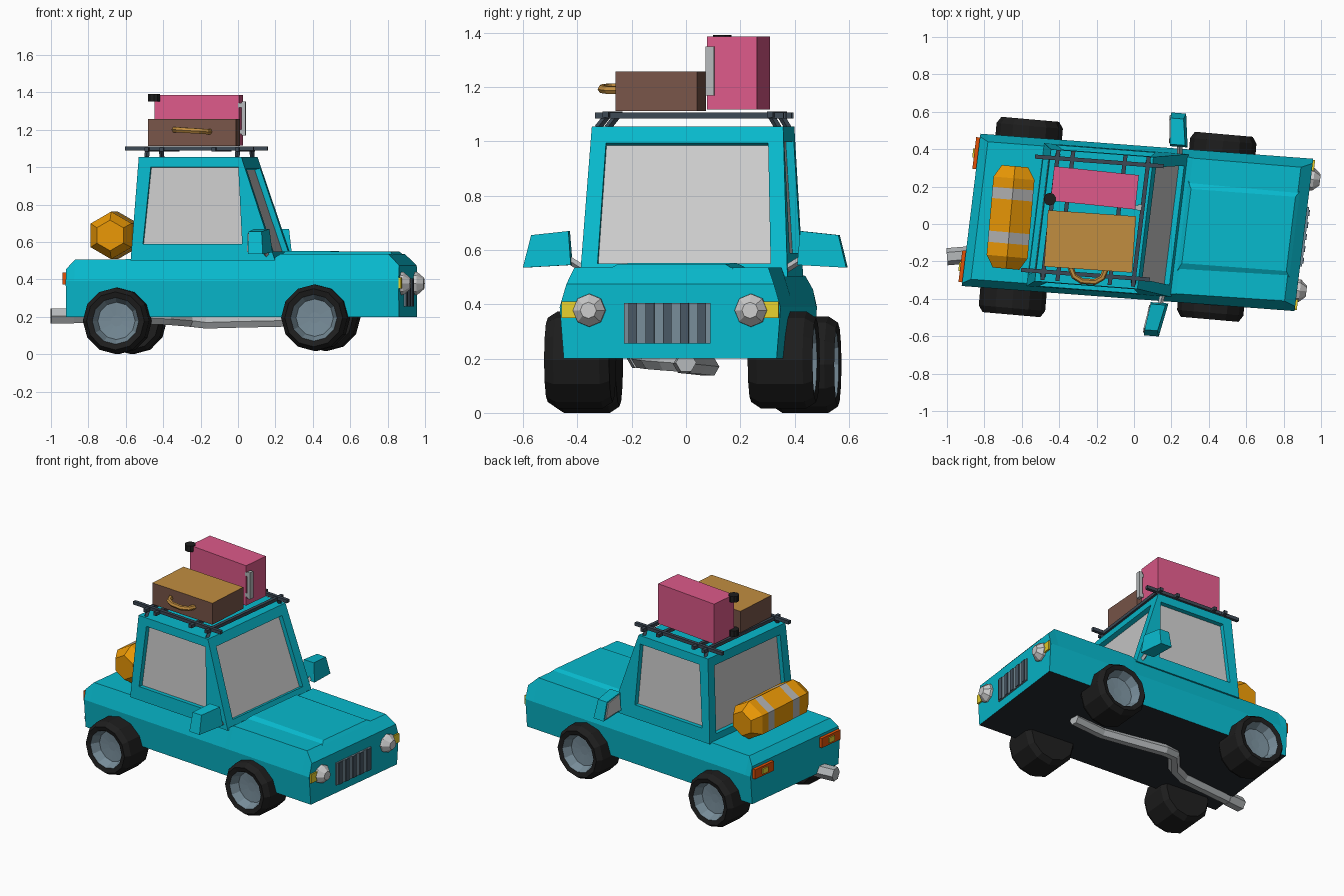
import bpy, bmesh, math
from mathutils import Matrix, Vector

if "Cube" in bpy.data.objects:
    bpy.data.objects.remove(bpy.data.objects["Cube"])

# the car sits slightly turned and skewed on the ground
CAR = Matrix(((.997, .122, 0, 0), (-.075, .993, 0, 0), (0, 0, 1, 0), (0, 0, 0, 1)))
WORLD = Matrix.Identity(4)
MATS = {}


def mat(hexa):
    if hexa not in MATS:
        m = bpy.data.materials.new("paint_" + hexa)
        rgb = [(int(hexa[i:i + 2], 16) / 255) ** 2.2 for i in (0, 2, 4)]
        m.diffuse_color = (*rgb, 1)
        m.use_nodes = True
        m.node_tree.nodes["Principled BSDF"].inputs["Base Color"].default_value = m.diffuse_color
        MATS[hexa] = m
    return MATS[hexa]


TEAL, DARK, TYRE, RIM = "10B8CC", "2A2E33", "232323", "768B97"
GLASS, STEEL, ORANGE, YELLOW = "BEBEBE", "B4B8BA", "E2520F", "E8D030"
TAN, BROWN, PINK, RACK = "C08C42", "78564A", "DC5A88", "3F4A55"


def mesh(name, verts, faces, colors, M=WORLD, idx=None):
    me = bpy.data.meshes.new(name)
    me.from_pydata([M @ Vector(v) for v in verts], [], faces)
    for c in colors:
        me.materials.append(mat(c))
    if idx:
        me.polygons.foreach_set("material_index", idx)
    bm = bmesh.new()
    bm.from_mesh(me)
    bmesh.ops.remove_doubles(bm, verts=bm.verts, dist=1e-5)
    bmesh.ops.recalc_face_normals(bm, faces=bm.faces)
    bm.to_mesh(me)
    bm.free()
    ob = bpy.data.objects.new(name, me)
    bpy.context.collection.objects.link(ob)
    return ob


def hexa(name, bottom, top, colors, M=WORLD, idx=None):
    # six-sided block from two quads
    f = [(0, 1, 2, 3), (4, 5, 6, 7)] + [(i, (i + 1) % 4, 4 + (i + 1) % 4, 4 + i) for i in range(4)]
    return mesh(name, list(bottom) + list(top), f, colors, M, idx)


def box(name, c, s, colors, M=WORLD, yaw=0, idx=None):
    T = M @ Matrix.Translation(c) @ Matrix.Rotation(math.radians(yaw), 4, 'Z')
    q = [(-1, -1), (1, -1), (1, 1), (-1, 1)]
    r = [[(x * s[0] / 2, y * s[1] / 2, z * s[2] / 2) for x, y in q] for z in (-1, 1)]
    return hexa(name, r[0], r[1], colors, T, idx)


def lathe(name, profile, n, colors, M, seg_idx=None):
    # profile of (radius, distance along y), spun about the y axis
    v, f, idx = [], [], []
    for r, t in profile:
        for k in range(n):
            a = 2 * math.pi * k / n
            v.append((r * math.sin(a), t, r * math.cos(a)))
    for i in range(len(profile) - 1):
        for k in range(n):
            j = (k + 1) % n
            f.append((i * n + k, i * n + j, (i + 1) * n + j, (i + 1) * n + k))
            idx.append(seg_idx[i] if seg_idx else 0)
    v += [(0, profile[0][1], 0), (0, profile[-1][1], 0)]
    last = (len(profile) - 1) * n
    for k in range(n):
        j = (k + 1) % n
        f += [(len(v) - 2, k, j), (len(v) - 1, last + k, last + j)]
        idx += [seg_idx[0] if seg_idx else 0, seg_idx[-1] if seg_idx else 0]
    return mesh(name, v, f, colors, M, idx)


def tube(name, pts, r, color, M=WORLD, res=1):
    cu = bpy.data.curves.new(name, 'CURVE')
    cu.dimensions, cu.bevel_depth, cu.bevel_resolution, cu.use_fill_caps = '3D', r, res, True
    sp = cu.splines.new('POLY')
    sp.points.add(len(pts) - 1)
    for p, q in zip(sp.points, pts):
        p.co = (*(M @ Vector(q)), 1)
    sp.use_smooth = False
    cu.materials.append(mat(color))
    ob = bpy.data.objects.new(name, cu)
    bpy.context.collection.objects.link(ob)


# lower body: cross-sections lofted from tail to nose
stations = [(-.875, .455, .395), (-.83, .505, .37), (.24, .515, .37), (.27, .535, .365), (.85, .535, .36), (.91, .475, .385)]
verts, faces, idx = [], [], []
for x, top, w in stations:
    verts += [(x, .01 + y, z) for y, z in ((-.395, .2), (-.41, .39), (-w, top), (w, top), (.41, .39), (.395, .2))]
for i in range(len(stations) - 1):
    for k in range(6):
        j = (k + 1) % 6
        faces.append((i * 6 + k, i * 6 + j, i * 6 + 6 + j, i * 6 + 6 + k))
        idx.append(1 if k == 5 else 0)
faces += [tuple(range(6)), tuple(range(30, 36))]
mesh("car_body", verts, faces, [TEAL, DARK], CAR, idx + [0, 0])

# raised hood panel
hexa("hood_panel", [(.26, -.23, .53), (.86, -.22, .53), (.86, .24, .53), (.26, .25, .53)],
     [(.28, -.19, .552), (.84, -.19, .548), (.84, .21, .548), (.28, .21, .552)], [TEAL], CAR)

# cabin: four walls with recessed panes, plus roof and floor
B = [Vector(p) for p in ((-.53, -.375, .5), (.245, -.375, .5), (.245, .395, .5), (-.53, .395, .5))]
T = [Vector(p) for p in ((-.49, -.345, 1.055), (.06, -.345, 1.055), (.06, .365, 1.055), (-.49, .365, 1.055))]
side, ends = ((.08, .16), (.80, .16), (.94, .90), (.12, .90)), ((.08, .09), (.92, .09), (.92, .89), (.08, .89))
flip = tuple((1 - u, v) for u, v in (side[1], side[0], side[3], side[2]))
verts, faces, idx = B + T, [(0, 1, 2, 3), (4, 5, 6, 7)], [0, 0]
for i, win in enumerate((side, ends, flip, ends)):
    j = (i + 1) % 4
    inward = -(B[j] - B[i]).cross(T[i] - B[i]).normalized() * .03
    n = len(verts)
    hole = [B[i].lerp(B[j], u).lerp(T[i].lerp(T[j], u), v) for u, v in win]
    verts += hole + [p + inward for p in hole]
    outer = (i, j, 4 + j, 4 + i)
    for k in range(4):
        m = (k + 1) % 4
        faces += [(outer[k], outer[m], n + m, n + k), (n + k, n + m, n + 4 + m, n + 4 + k)]
    faces.append((n + 4, n + 5, n + 6, n + 7))
    idx += [0] * 8 + [1]
mesh("cabin", verts, faces, [TEAL, GLASS], CAR, idx)

# wheels: dished rim inside a bevelled tyre
wheel = [(.03, .05), (.1, .055), (.125, .112), (.155, .12), (.178, .085), (.178, -.085), (.155, -.12), (.05, -.12)]
for name, x, y, z in (("rear_right", -.645, -.365, .178), ("front_right", .415, -.39, .195),
                      ("rear_left", -.565, .44, .178), ("front_left", .47, .36, .195)):
    turn = Matrix.Rotation(math.radians(-5 + (180 if y < 0 else 0)), 4, 'Z')
    lathe(name + "_wheel", wheel, 12, [RIM, TYRE], Matrix.Translation((x, y, z)) @ turn, [0, 0, 1, 1, 1, 1, 1])

# grille with vertical bars
box("grille", (.91, .0, .33), (.02, .32, .15), [RIM], CAR)
for k in range(5):
    box("grille_bar", (.916, -.128 + k * .064, .33), (.02, .032, .148), ["4A5864"], CAR)

# mirrored lamps and door mirrors
for s in (-1, 1):
    spot = CAR @ Matrix.Translation((.9, .01 + s * .3, .378)) @ Matrix.Rotation(-math.pi / 2, 4, 'Z')
    lathe("headlight", [(.045, -.03), (.062, 0), (.06, .025), (.03, .06)], 8, ["C8C8C8"], spot)
    box("indicator", (.896, .01 + s * .373, .38), (.05, .06, .06), [YELLOW], CAR)
    box("tail_light", (-.88, .01 + s * .305, .405), (.03, .17, .065), [ORANGE], CAR)
    box("tail_light_centre", (-.888, .01 + s * .305, .405), (.03, .05, .035), [YELLOW], CAR)

    def my(pts):
        return [(x, .01 + s * y, z) for x, y, z in pts]
    hexa("door_mirror", my([(.14, .42, .545), (.235, .42, .545), (.205, .6, .535), (.125, .6, .535)]),
         my([(.14, .43, .67), (.22, .43, .67), (.195, .57, .655), (.125, .57, .655)]), [TEAL], CAR)
    hexa("mirror_glass", my([(.134, .435, .555), (.15, .435, .555), (.135, .585, .547), (.119, .585, .547)]),
         my([(.134, .445, .66), (.15, .445, .66), (.135, .562, .645), (.119, .562, .645)]), [GLASS], CAR)
    tube("mirror_arm", my([(.2, .36, .52), (.19, .44, .57)]), .014, STEEL, CAR, 0)

    # roof rack rail with legs
    box("rack_rail", (-.225, .015 + s * .305, 1.1), (.69, .022, .022), [RACK], CAR)
    for x in (-.45, .035):
        tube("rack_leg", [(x, .01 + s * .335, 1.05), (x, .015 + s * .3, 1.1)], .013, RACK, CAR, 0)
for x in (-.45, -.37, -.09, .035):
    box("rack_crossbar", (x, .015, 1.095), (.022, .7, .022), [RACK], CAR)

# exhaust pipe winding under the floor
tube("exhaust_pipe", [(.48, .0, .185), (.25, -.01, .18), (.02, .04, .175), (-.17, .085, .17), (-.26, .07, .18),
                      (-.38, -.07, .19), (-.5, -.13, .195), (-.9, -.165, .2)], .038, STEEL)
tube("exhaust_tip", [(-.88, -.165, .205), (-1.0, -.175, .205)], .046, STEEL)

# brown suitcase with lighter lid and handle
box("brown_suitcase", (-.235, -.093, 1.185), (.472, .302, .145), [BROWN, TAN], yaw=-4, idx=[0, 1, 0, 0, 0, 0])
tube("suitcase_handle", [(-.34, -.23, 1.2), (-.32, -.28, 1.2), (-.28, -.305, 1.197), (-.21, -.31, 1.193),
                         (-.17, -.288, 1.19), (-.15, -.24, 1.19)], .016, TAN)

# pink trolley case with pull handle and castors
box("pink_suitcase", (-.21, .193, 1.252), (.455, .185, .27), [PINK], yaw=-6)
box("pull_handle_grip", (.03, .088, 1.26), (.022, .032, .18), [STEEL], yaw=-6)
for z in (1.19, 1.33):
    box("pull_handle_mount", (.015, .088, z), (.03, .024, .024), [STEEL], yaw=-6)
for z in (1.14, 1.372):
    lathe("castor", [(.034, -.02), (.034, .02)], 10, [TYRE],
          Matrix.Translation((-.45, .133, z)) @ Matrix.Rotation(math.pi / 2, 4, 'X'))

# rolled bedding strapped on the boot
roll = [(.06, -.275), (.082, -.275), (.127, -.21), (.127, -.14), (.127, -.08), (.127, .095), (.127, .155),
        (.127, .21), (.082, .275), (.06, .275)]
lathe("bed_roll", roll, 6, ["E8960E", "B0B0B0"],
      Matrix.Translation((-.66, .035, .635)) @ Matrix.Rotation(math.radians(-5), 4, 'Z'),
      [0, 0, 0, 1, 0, 1, 0, 0, 0])
